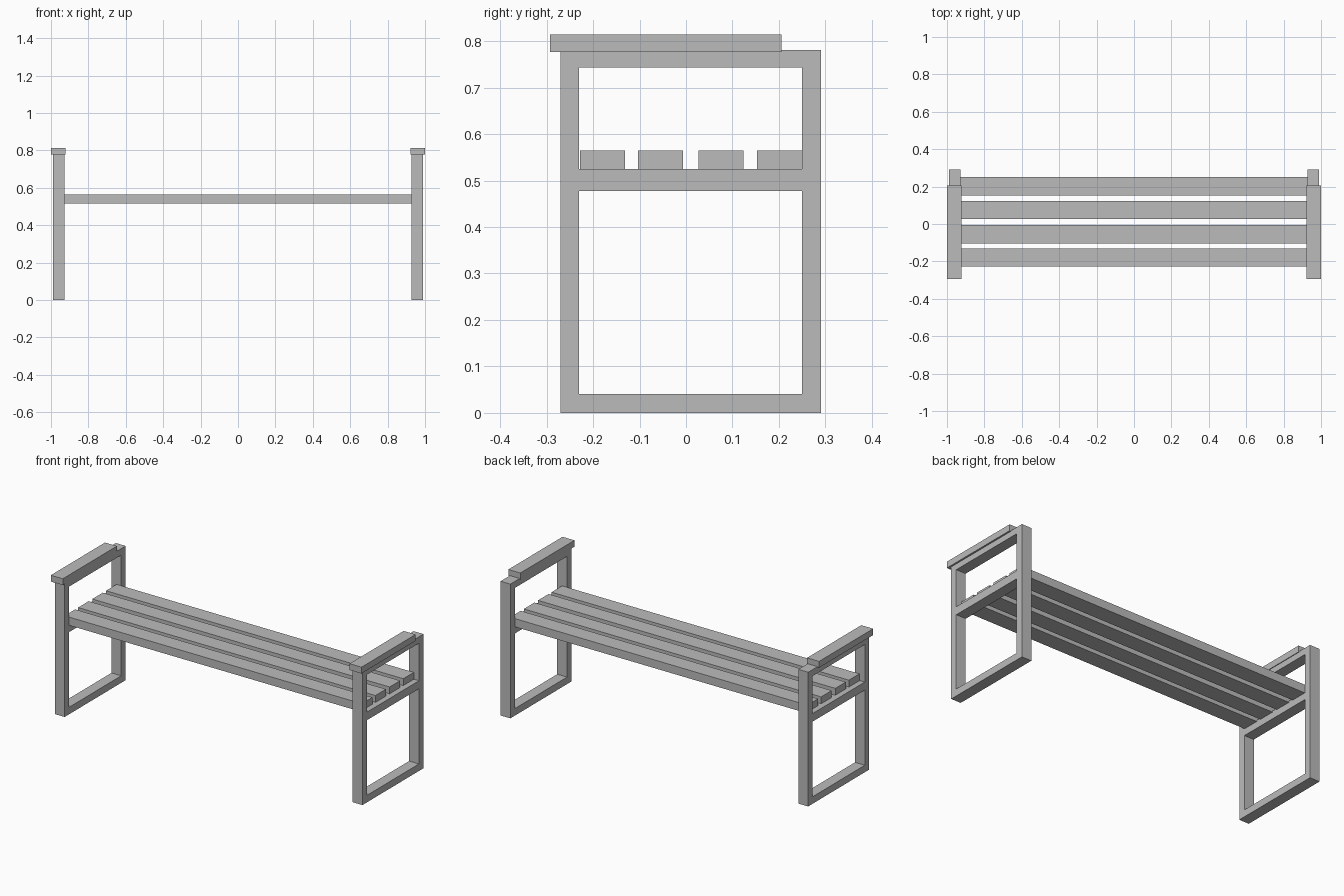
import bpy
import bmesh
from mathutils import Vector

cube = bpy.data.objects.get("Cube")
if cube:
    bpy.data.objects.remove(cube, do_unlink=True)

grey = bpy.data.materials.new("plain grey")
grey.use_nodes = True
colour = (0.5, 0.5, 0.5, 1.0)
grey.diffuse_color = colour
grey.node_tree.nodes["Principled BSDF"].inputs["Base Color"].default_value = colour


def add_object(name, bm, mirror=False):
    bmesh.ops.recalc_face_normals(bm, faces=bm.faces)
    mesh = bpy.data.meshes.new(name)
    bm.to_mesh(mesh)
    bm.free()
    mesh.materials.append(grey)
    obj = bpy.data.objects.new(name, mesh)
    bpy.context.collection.objects.link(obj)
    if mirror:
        obj.modifiers.new("Mirror", "MIRROR").use_axis[0] = True
    return obj


def add_box(name, low, high, mirror=False):
    low, high = Vector(low), Vector(high)
    bm = bmesh.new()
    bmesh.ops.create_cube(bm, size=1)
    for v in bm.verts:
        v.co = (low + high) / 2 + v.co * (high - low)
    return add_object(name, bm, mirror)


# End frames: one welded outline with two openings, mirrored to the right
ys = (-0.27, -0.23, 0.25, 0.291)
zs = (0, 0.041, 0.478, 0.525, 0.743, 0.781)
inner, outer = 0.927, 0.99
bm = bmesh.new()
grid = [[bm.verts.new((inner, y, z)) for z in zs] for y in ys]
for i in range(len(ys) - 1):
    for j in range(len(zs) - 1):
        if i == 1 and j % 2:      # the two openings
            continue
        bm.faces.new((grid[i][j], grid[i + 1][j],
                      grid[i + 1][j + 1], grid[i][j + 1]))
result = bmesh.ops.extrude_face_region(bm, geom=bm.faces[:], use_keep_orig=True)
moved = [g for g in result["geom"] if isinstance(g, bmesh.types.BMVert)]
bmesh.ops.translate(bm, verts=moved, vec=(outer - inner, 0, 0))
add_object("end_frames", bm, mirror=True)

# Armrests, overhanging the frames at the front
add_box("armrests", (0.923, -0.293, 0.777), (1.0, 0.205, 0.814), mirror=True)

# Seat slats, resting on the middle rails
slat_width = 0.097
for n, start in enumerate((-0.228, -0.103, 0.027, 0.153), 1):
    add_box(f"seat_slat_{n}", (-0.957, start, 0.517),
            (0.957, start + slat_width, 0.565))
